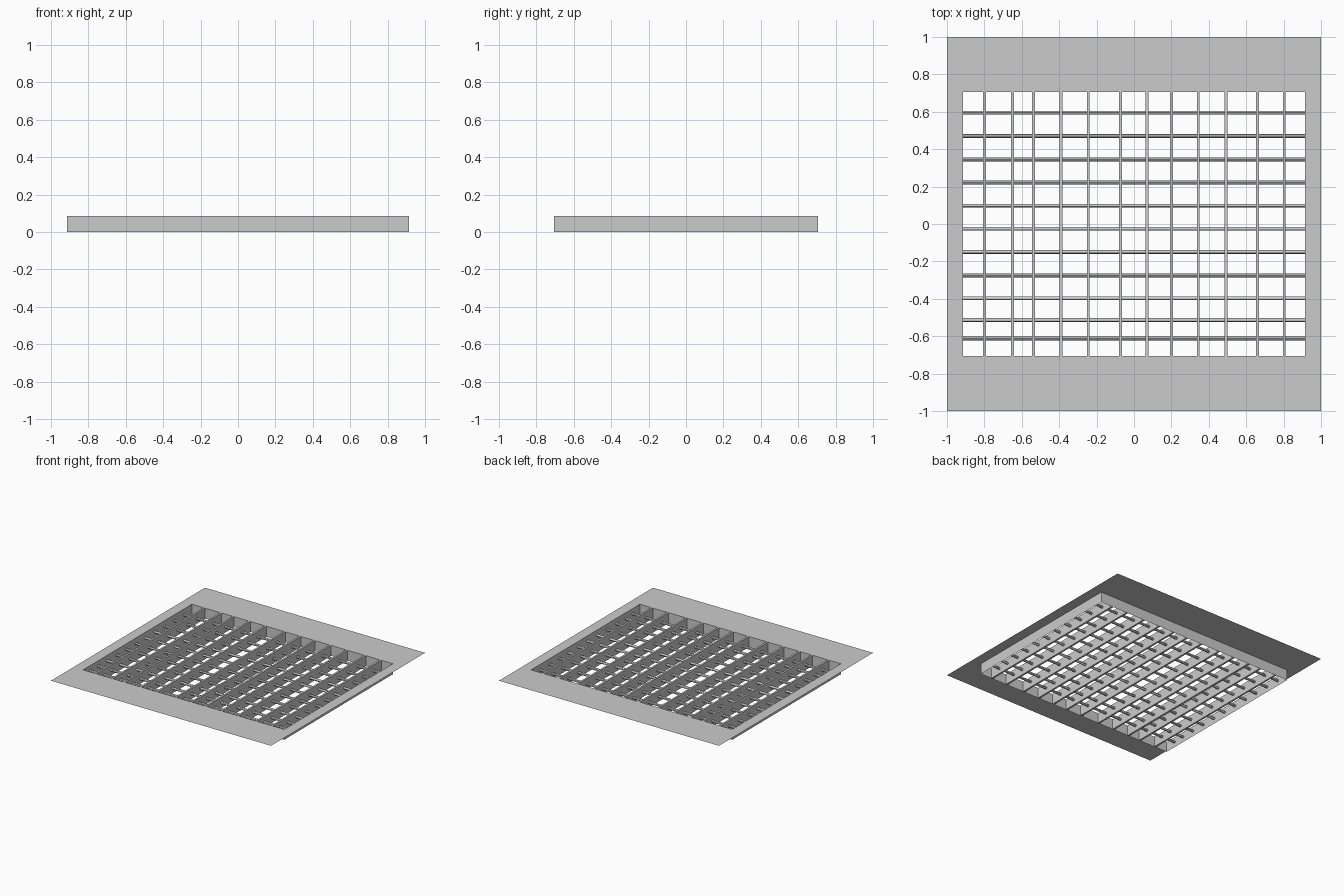
import bpy, bmesh
from mathutils import Matrix

cube = bpy.data.objects.get("Cube")
if cube:
    bpy.data.objects.remove(cube, do_unlink=True)

TOP = 0.086           # height of the flange
HX, HY = 0.914, 0.706  # half size of the opening

steel = bpy.data.materials.new("grey_steel")
steel.use_nodes = True
color = (0.6, 0.6, 0.6, 1)
steel.diffuse_color = color
steel.node_tree.nodes["Principled BSDF"].inputs["Base Color"].default_value = color


def finish(name, bm):
    mesh = bpy.data.meshes.new(name)
    bm.to_mesh(mesh)
    bm.free()
    mesh.materials.append(steel)
    obj = bpy.data.objects.new(name, mesh)
    bpy.context.collection.objects.link(obj)
    return obj


def ring(bm, hx, hy, z):
    return [bm.verts.new((sx * hx, sy * hy, z))
            for sx, sy in ((-1, -1), (1, -1), (1, 1), (-1, 1))]


def bridge(bm, a, b):
    for i in range(4):
        j = (i + 1) % 4
        bm.faces.new((a[i], a[j], b[j], b[i]))


# Flat sheet flange around the opening
bm = bmesh.new()
bridge(bm, ring(bm, 1, 1, TOP), ring(bm, HX, HY, TOP))
finish("flange", bm)

# Thin collar hanging below the flange
bm = bmesh.new()
bridge(bm, ring(bm, HX, HY, 0), ring(bm, HX, HY, TOP))
finish("collar", bm)

# Upright blades running front to back
blades = (-0.80, -0.65, -0.537, -0.39, -0.245, -0.072,
          0.07, 0.20, 0.343, 0.492, 0.66, 0.803)
bm = bmesh.new()
for x in blades:
    place = Matrix.Translation((x, 0, TOP / 2)) @ Matrix.Diagonal((0.015, 2 * HY, TOP, 1))
    bmesh.ops.create_cube(bm, size=1, matrix=place)
finish("blades", bm)

# Round cross rods passing through the blades
rods = (0.595, 0.47, 0.345, 0.222, 0.098, -0.026,
        -0.15, -0.275, -0.397, -0.513, -0.612)
bm = bmesh.new()
for y in rods:
    place = Matrix.Translation((0, y, TOP / 2)) @ Matrix.Rotation(1.5708, 4, 'Y')
    bmesh.ops.create_cone(bm, cap_ends=True, segments=12, radius1=0.01,
                          radius2=0.01, depth=2 * HX, matrix=place)
rod_obj = finish("cross_rods", bm)
bpy.context.view_layer.objects.active = rod_obj
rod_obj.select_set(True)
bpy.ops.object.shade_smooth_by_angle()
